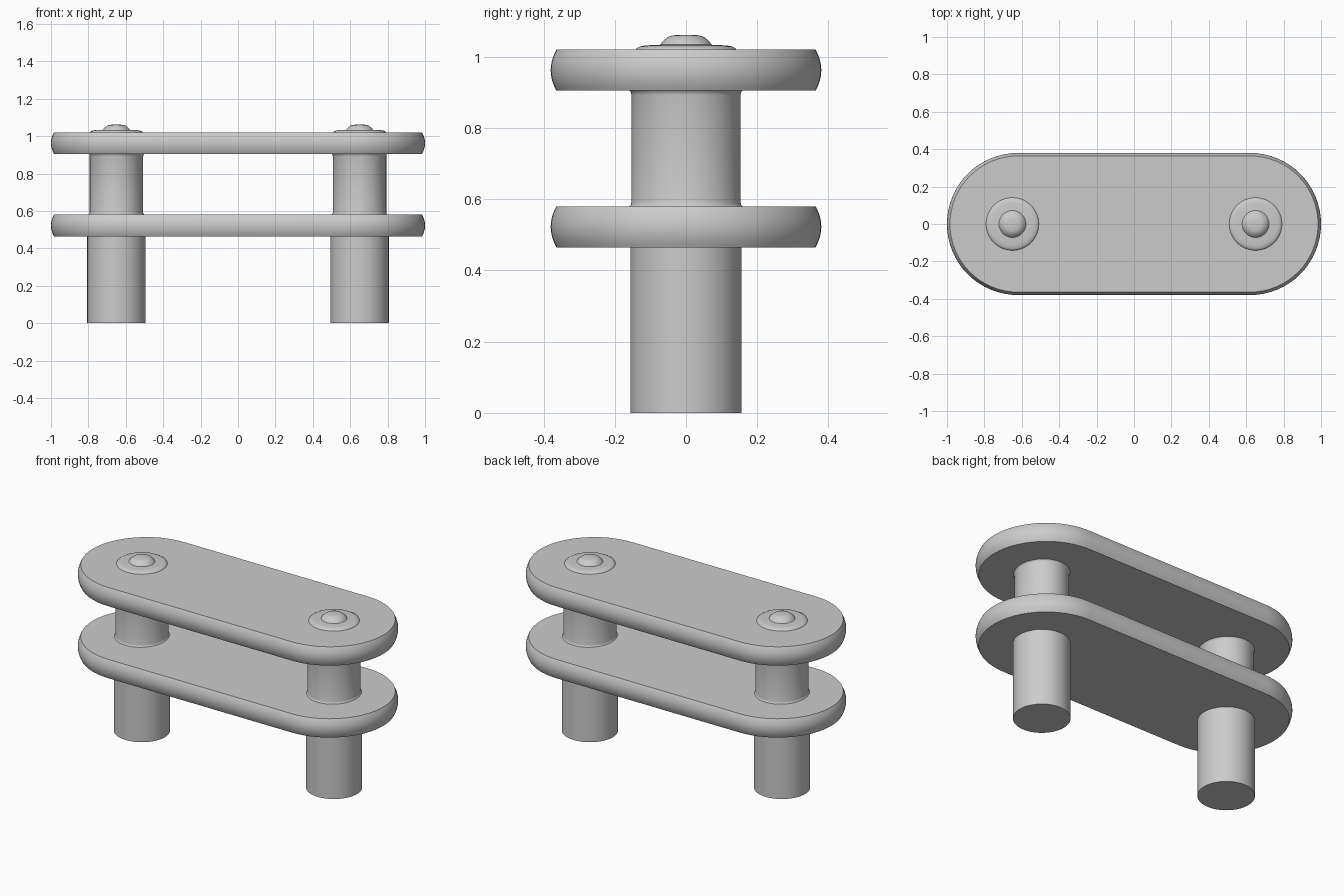
import bpy, bmesh, math

cube = bpy.data.objects.get("Cube")
if cube:
    bpy.data.objects.remove(cube, do_unlink=True)

steel = bpy.data.materials.new("plain grey steel")
steel.use_nodes = True
GREY = (0.6, 0.6, 0.6, 1)
steel.diffuse_color = GREY
steel.node_tree.nodes["Principled BSDF"].inputs["Base Color"].default_value = GREY

PIN_X = 0.65


def loft(name, rings):
    """Skin a stack of equal-length rings and cap both ends."""
    bm = bmesh.new()
    loops = [[bm.verts.new(p) for p in ring] for ring in rings]
    n = len(loops[0])
    for a, b in zip(loops, loops[1:]):
        for i in range(n):
            j = (i + 1) % n
            bm.faces.new((a[i], a[j], b[j], b[i]))
    bm.faces.new(loops[0][::-1])
    bm.faces.new(loops[-1])
    mesh = bpy.data.meshes.new(name)
    bm.to_mesh(mesh)
    bm.free()
    obj = bpy.data.objects.new(name, mesh)
    bpy.context.collection.objects.link(obj)
    mesh.materials.append(steel)
    bpy.ops.object.select_all(action='DESELECT')
    obj.select_set(True)
    bpy.context.view_layer.objects.active = obj
    bpy.ops.object.shade_smooth_by_angle(angle=math.radians(35))
    return obj


def stadium(r, z, half=0.62, steps=32):
    """Rounded-end outline with straight long sides."""
    pts = []
    for side in (1, -1):
        for i in range(steps + 1):
            a = math.pi * (i / steps - 0.5)
            pts.append((side * (half + r * math.cos(a)), side * r * math.sin(a), z))
    return pts


def ellipse(x, rx, ry, z, steps=64):
    return [(x + rx * math.cos(math.tau * i / steps),
             ry * math.sin(math.tau * i / steps), z) for i in range(steps)]


# Link plates with gently bulging rims
def plate(name, z, height=0.115):
    rings = []
    for i in range(13):
        t = i / 12
        bulge = 1 - (2 * t - 1) ** 2
        rings.append(stadium(0.364 + 0.016 * bulge, z + height * t))
    loft(name, rings)


plate("lower_plate", 0.465)
plate("upper_plate", 0.905)

# Pins: wide lower leg, narrower middle with small fillets, riveted head
HEAD = [(0.142, 1.018), (0.139, 1.024), (0.13, 1.029), (0.115, 1.032),
        (0.09, 1.033), (0.072, 1.034), (0.068, 1.04), (0.06, 1.048),
        (0.05, 1.056), (0.038, 1.06), (0.02, 1.062)]
MIDDLE = [(0.008, 0.578), (0.002, 0.584), (0, 0.592),
          (0, 0.893), (0.002, 0.901), (0.008, 0.907)]

for label, x in (("left", PIN_X), ("right", -PIN_X)):
    loft(label + "_leg", [ellipse(x, 0.156, 0.156, z) for z in (0, 0.47)])
    loft(label + "_spacer", [ellipse(x, 0.143 + f, 0.153 + f, z) for f, z in MIDDLE])
    loft(label + "_rivet_head", [ellipse(x, r, r, z) for r, z in HEAD])
